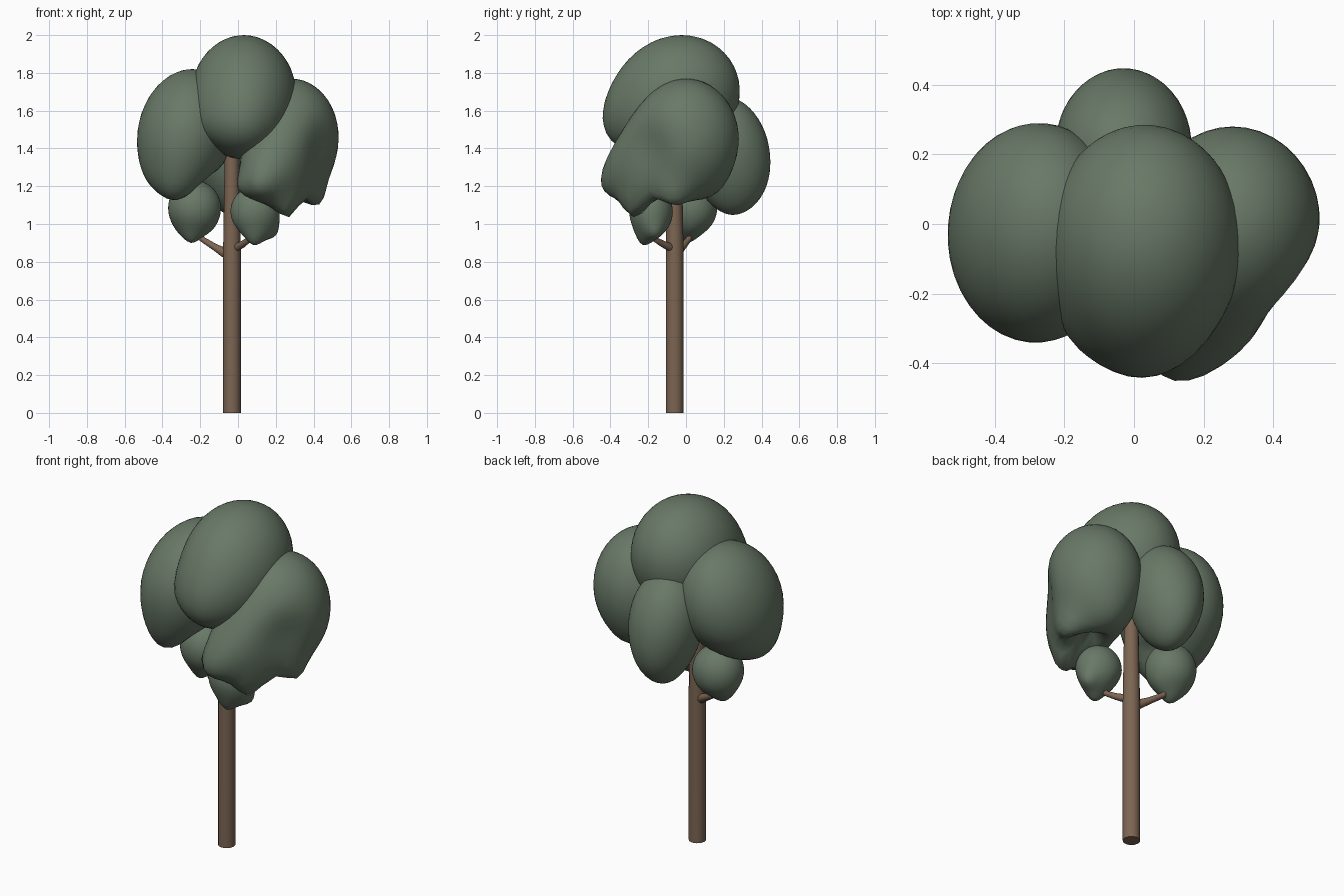
import bpy, bmesh, math
from mathutils import Vector

if "Cube" in bpy.data.objects:
    bpy.data.objects.remove(bpy.data.objects["Cube"])


def material(name, color):
    m = bpy.data.materials.new(name)
    m.diffuse_color = (*color, 1)
    m.use_nodes = True
    m.node_tree.nodes["Principled BSDF"].inputs["Base Color"].default_value = m.diffuse_color
    return m


LEAF = material("leaf_green", (0.14, 0.19, 0.135))
BARK = material("bark_brown", (0.20, 0.13, 0.085))


def finish(name, bm, mat):
    mesh = bpy.data.meshes.new(name)
    bmesh.ops.recalc_face_normals(bm, faces=bm.faces)
    bm.to_mesh(mesh)
    bm.free()
    ob = bpy.data.objects.new(name, mesh)
    bpy.context.collection.objects.link(ob)
    mesh.materials.append(mat)
    bpy.context.view_layer.objects.active = ob
    ob.select_set(True)
    bpy.ops.object.shade_smooth_by_angle(angle=math.radians(50))
    ob.select_set(False)


def foliage(name, center, radii, lean_x=0.0, lean_y=0.0, taper=0.0, pulls=()):
    """Leaf mass: leaning egg whose skin is pulled softly to (point, width) targets."""
    bm = bmesh.new()
    bmesh.ops.create_icosphere(bm, subdivisions=4, radius=1)
    c = Vector(center)
    for v in bm.verts:
        x, y, z = v.co
        x = x * math.sqrt(1 - lean_x * lean_x) + lean_x * z
        y = y * math.sqrt(1 - lean_y * lean_y) + lean_y * z
        v.co = c + Vector((x * (1 + taper * z) * radii[0], y * radii[1], z * radii[2]))
    for target, width in pulls:
        t = Vector(target)
        way = (t - c).normalized()
        start = max((v.co.copy() for v in bm.verts), key=lambda p: (p - c).normalized().dot(way))
        for v in bm.verts:
            d = (v.co - start).length / width
            v.co += (t - start) * math.exp(-d * d)
    finish(name, bm, LEAF)


def tube(name, points, radii, sides=12):
    """Round limb swept along a path."""
    bm = bmesh.new()
    pts = [Vector(p) for p in points]
    rings = []
    for i, p in enumerate(pts):
        way = pts[min(i + 1, len(pts) - 1)] - pts[max(i - 1, 0)]
        q = way.to_track_quat('Z', 'Y')
        rings.append([bm.verts.new(p + q @ Vector((radii[i] * math.cos(a), radii[i] * math.sin(a), 0)))
                      for a in (2 * math.pi * k / sides for k in range(sides))])
    for a, b in zip(rings, rings[1:]):
        for k in range(sides):
            n = (k + 1) % sides
            bm.faces.new((a[k], a[n], b[n], b[k]))
    bm.faces.new(rings[0])
    bm.faces.new(rings[-1])
    finish(name, bm, BARK)


# trunk and the two forked branches
tube("trunk", [(-.032, -.06, 0), (-.032, -.06, .85), (-.032, -.06, 1.5)], [.047, .047, .036])
tube("left_branch", [(-.035, -.06, .825), (-.075, -.045, .85), (-.12, -.02, .876),
                     (-.19, .015, .92), (-.23, .03, 1.03)], [.022, .026, .019, .016, .012])
tube("right_branch", [(-.032, -.06, .85), (-.005, -.085, .878), (.025, -.12, .893),
                      (.06, -.165, .92), (.085, -.185, 1.02)], [.02, .022, .018, .016, .012])

# crown
foliage("top_foliage", (.03, -.05, 1.675), (.28, .335, .325), lean_y=.08,
        pulls=[((.02, -.42, 1.48), .25), ((-.2, -.30, 1.54), .15)])
foliage("left_foliage", (-.277, -.025, 1.49), (.257, .315, .33), lean_x=.13, lean_y=.1,
        pulls=[((-.33, -.22, 1.14), .15), ((-.49, -.09, 1.24), .13), ((-.28, .10, 1.22), .15),
               ((-.20, -.05, 1.25), .10)])
foliage("right_foliage", (.283, .0, 1.45), (.254, .28, .32),
        pulls=[((.10, -.44, 1.20), .22), ((.27, -.28, 1.03), .10), ((.43, -.07, 1.10), .10),
               ((.0, -.31, 1.18), .09), ((.27, .17, 1.17), .12), ((.25, -.08, 1.22), .10),
               ((.425, -.185, 1.40), .15)])
foliage("back_foliage", (-.03, .23, 1.365), (.193, .217, .31), lean_y=-.12, taper=.14,
        pulls=[((-.04, .27, 1.05), .12)])

# small lower clumps on the branches
foliage("left_lower_foliage", (-.23, .03, 1.085), (.14, .135, .145),
        pulls=[((-.25, .0, .90), .06), ((-.32, .05, .96), .06), ((-.145, .03, .96), .06)])
foliage("right_lower_foliage", (.09, -.185, 1.065), (.13, .115, .135),
        pulls=[((.09, -.23, .89), .06), ((.20, -.16, .94), .06), ((.01, -.15, .98), .06)])
